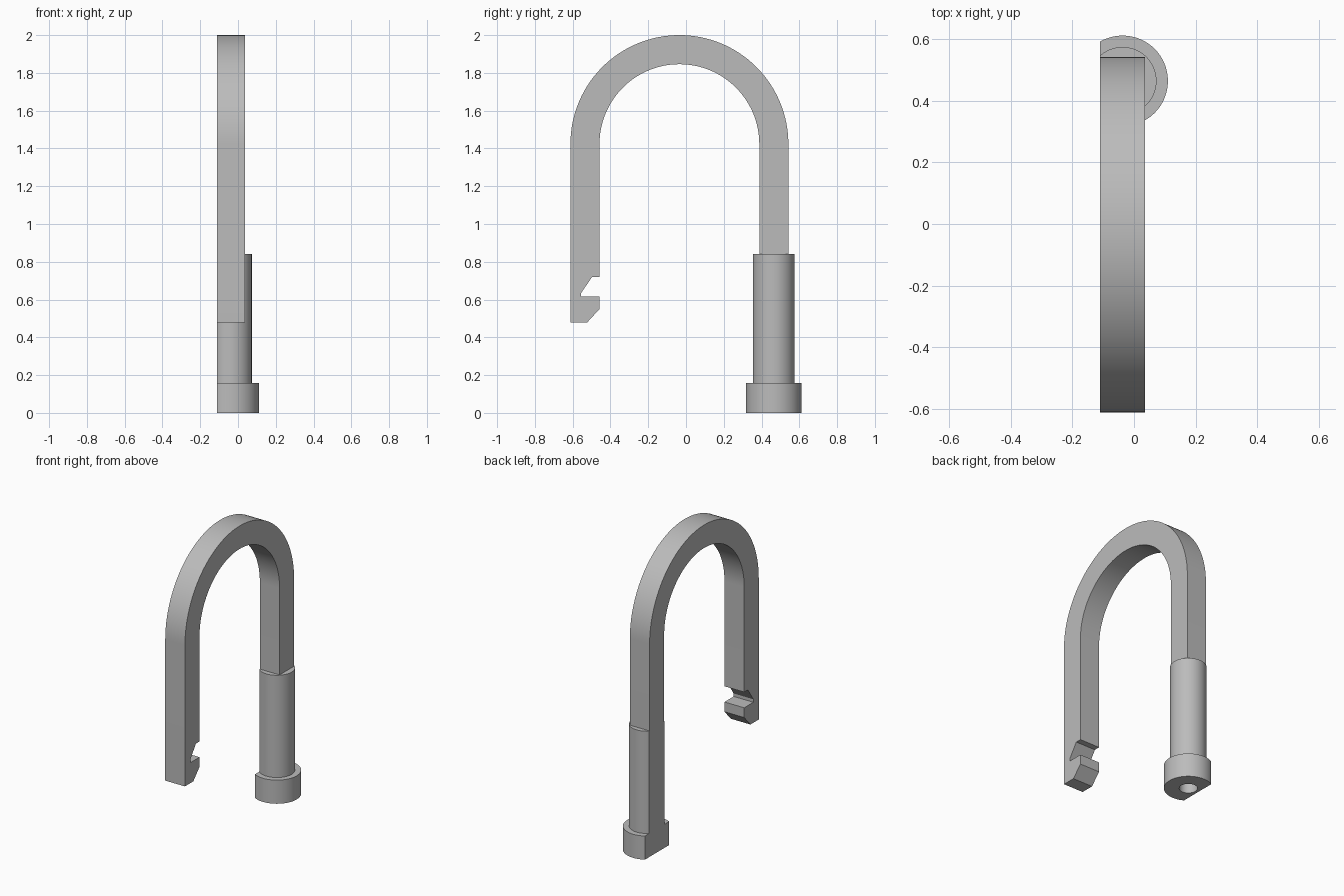
import bpy, bmesh
from math import sin, cos, pi, radians
from mathutils import Vector

if "Cube" in bpy.data.objects:
    bpy.data.objects.remove(bpy.data.objects["Cube"])

FLAT_X = -0.11                    # plane of the flat side
BAR_X = 0.036                     # opposite side of the bar
PIN = Vector((-0.037, 0.464, 0))  # axis of the round leg
ARC_Y, ARC_Z, R_OUT, R_IN = -0.035, 1.423, 0.577, 0.423

steel = bpy.data.materials.new("steel_grey")
steel.use_nodes = True
GREY = (0.5, 0.5, 0.5, 1)
steel.diffuse_color = GREY
steel.node_tree.nodes["Principled BSDF"].inputs["Base Color"].default_value = GREY


def make_object(name, bm):
    bmesh.ops.recalc_face_normals(bm, faces=bm.faces[:])
    mesh = bpy.data.meshes.new(name)
    bm.to_mesh(mesh)
    bm.free()
    mesh.materials.append(steel)
    obj = bpy.data.objects.new(name, mesh)
    bpy.context.scene.collection.objects.link(obj)
    return obj


def arc(radius, start, end, steps=64):
    angles = [start + (end - start) * i / steps for i in range(steps + 1)]
    return [(ARC_Y + radius * cos(a), ARC_Z + radius * sin(a)) for a in angles]


# Bent bar with a latch notch, extruded past the flat so it can be trimmed
notch = [(-0.612, 0.478), (-0.524, 0.478), (-0.458, 0.55), (-0.458, 0.615),
         (-0.555, 0.615), (-0.555, 0.635), (-0.497, 0.72), (-0.458, 0.72)]
leg_end = 0.7
outline = (arc(R_OUT, 0, pi) + notch + arc(R_IN, pi, 0)
           + [(ARC_Y + R_IN, leg_end), (ARC_Y + R_OUT, leg_end)])
bm = bmesh.new()
face = bm.faces.new([bm.verts.new((BAR_X, y, z)) for y, z in outline])
side = bmesh.ops.extrude_face_region(bm, geom=[face])["geom"]
bmesh.ops.translate(bm, vec=(FLAT_X - 0.04 - BAR_X, 0, 0),
                    verts=[v for v in side if isinstance(v, bmesh.types.BMVert)])
bent_bar = make_object("bent_bar", bm)

# Round sleeve and collar with a blind hole from below, as one turned profile
profile = [(0, 0.4), (0.055, 0.4), (0.055, 0), (0.147, 0),
           (0.147, 0.158), (0.11, 0.158), (0.11, 0.842), (0, 0.842)]
bm = bmesh.new()
verts = [bm.verts.new(PIN + Vector((r, 0, z))) for r, z in profile]
edges = [bm.edges.new(pair) for pair in zip(verts, verts[1:])]
bmesh.ops.spin(bm, geom=verts + edges, cent=PIN, axis=(0, 0, 1),
               angle=2 * pi, steps=64, use_merge=True)
bmesh.ops.remove_doubles(bm, verts=bm.verts[:], dist=0.0001)
sleeve = make_object("sleeve_helper", bm)
sleeve.hide_render = True

# Merge both parts
union = bent_bar.modifiers.new("join_sleeve", "BOOLEAN")
union.operation, union.solver, union.object = "UNION", "EXACT", sleeve
merged = bent_bar.evaluated_get(bpy.context.evaluated_depsgraph_get())
bm = bmesh.new()
bm.from_mesh(merged.to_mesh())

# Trim everything to the common flat side and close it
bmesh.ops.bisect_plane(bm, geom=bm.verts[:] + bm.edges[:] + bm.faces[:],
                       plane_co=(FLAT_X, 0, 0), plane_no=(-1, 0, 0),
                       clear_outer=True)
bmesh.ops.holes_fill(bm, edges=[e for e in bm.edges if e.is_boundary], sides=0)
bmesh.ops.dissolve_limit(bm, angle_limit=radians(0.5),
                         verts=bm.verts[:], edges=bm.edges[:])
shackle = make_object("shackle", bm)
for helper in (bent_bar, sleeve):
    bpy.data.objects.remove(helper)

# Smooth the curved sides, keep the corners crisp
for obj in bpy.context.selected_objects:
    obj.select_set(False)
shackle.select_set(True)
bpy.context.view_layer.objects.active = shackle
bpy.ops.object.shade_smooth_by_angle(angle=radians(30))
